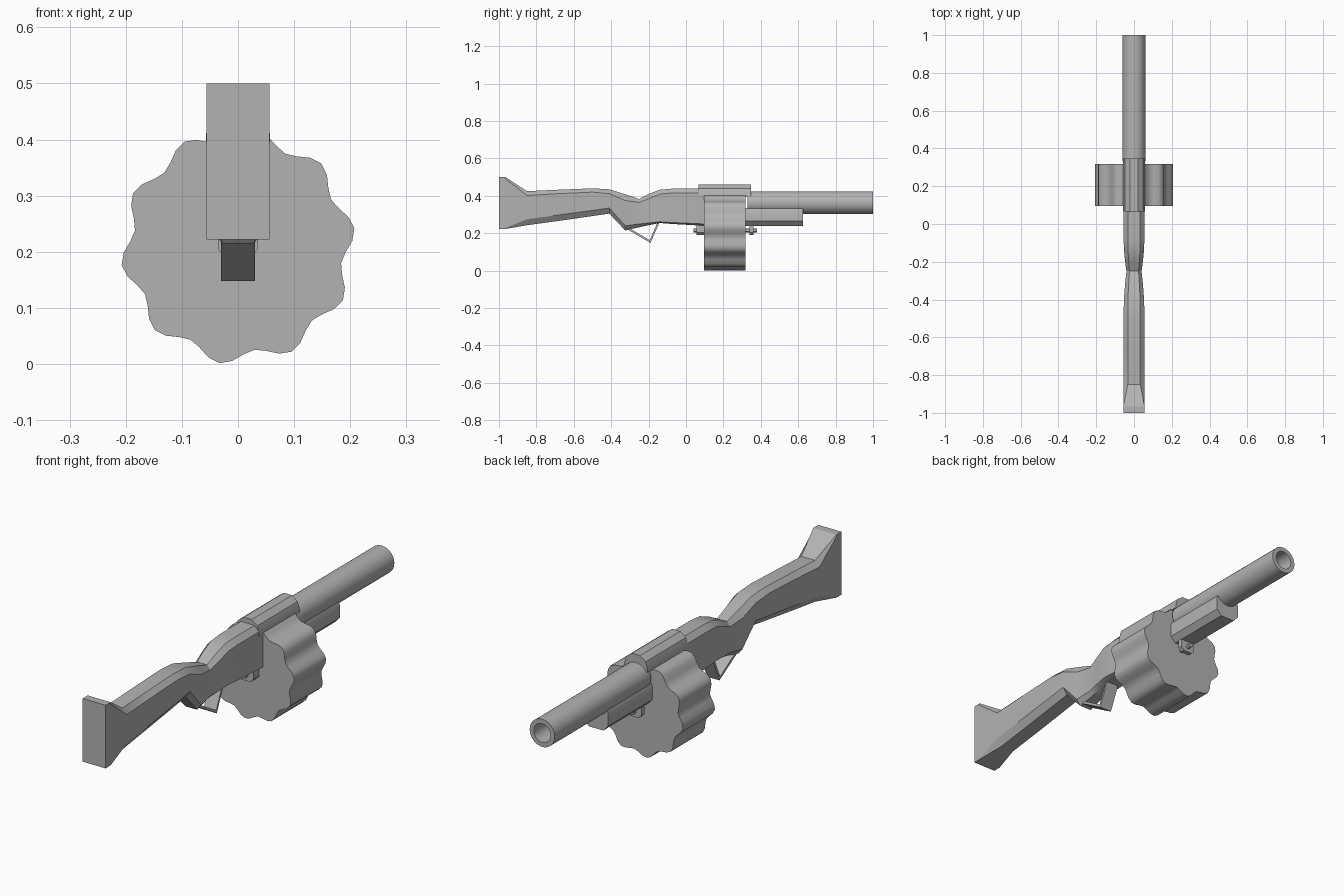
import bpy, bmesh
from math import sin, cos, pi, radians

cube = bpy.data.objects.get("Cube")
if cube:
    bpy.data.objects.remove(cube, do_unlink=True)

grey = bpy.data.materials.new("plain grey")
grey.use_nodes = True
grey.diffuse_color = (0.45, 0.45, 0.45, 1)
grey.node_tree.nodes["Principled BSDF"].inputs["Base Color"].default_value = (0.45, 0.45, 0.45, 1)


def loft(name, rings, angle=30):
    """Skin matching rings of points and cap both ends."""
    bm = bmesh.new()
    loops = [[bm.verts.new(p) for p in ring] for ring in rings]
    n = len(loops[0])
    for a, b in zip(loops, loops[1:]):
        for i in range(n):
            j = (i + 1) % n
            bm.faces.new((a[i], a[j], b[j], b[i]))
    bm.faces.new(loops[0])
    bm.faces.new(loops[-1])
    bmesh.ops.recalc_face_normals(bm, faces=bm.faces)
    mesh = bpy.data.meshes.new(name)
    bm.to_mesh(mesh)
    bm.free()
    mesh.materials.append(grey)
    obj = bpy.data.objects.new(name, mesh)
    bpy.context.collection.objects.link(obj)
    bpy.ops.object.select_all(action='DESELECT')
    obj.select_set(True)
    bpy.context.view_layer.objects.active = obj
    bpy.ops.object.shade_smooth_by_angle(angle=radians(angle))
    return obj


def circle(r, z, y, n=32):
    return [(r * cos(2 * pi * i / n), y, z + r * sin(2 * pi * i / n)) for i in range(n)]


def mirrored(half):
    """Close a right-hand half outline (x, z) across x = 0."""
    return half + [(-x, z) for x, z in reversed(half)]


def prism(name, half, y0, y1):
    pts = mirrored(half)
    return loft(name, [[(x, y, z) for x, z in pts] for y in (y0, y1)])


# Stock and receiver: y, bottom, lower edge, upper edge, top, half width
stations = [
    (-1.00, 0.222, 0.226, 0.496, 0.50, 0.056),
    (-0.965, 0.223, 0.228, 0.490, 0.50, 0.056),
    (-0.85, 0.243, 0.275, 0.402, 0.425, 0.055),
    (-0.68, 0.266, 0.298, 0.412, 0.433, 0.055),
    (-0.50, 0.292, 0.322, 0.420, 0.440, 0.055),
    (-0.41, 0.305, 0.335, 0.412, 0.435, 0.054),
    (-0.325, 0.215, 0.240, 0.375, 0.408, 0.048),
    (-0.25, 0.232, 0.250, 0.365, 0.383, 0.040),
    (-0.20, 0.243, 0.255, 0.385, 0.410, 0.047),
    (-0.14, 0.255, 0.262, 0.410, 0.433, 0.053),
    (-0.08, 0.250, 0.258, 0.415, 0.438, 0.055),
    (0.095, 0.240, 0.250, 0.415, 0.438, 0.055),
]
rings = []
for i, (y, bottom, low, high, top, w) in enumerate(stations):
    inset = 1 if i < 2 else 0.6
    half = [(w * inset, bottom), (w, low), (w, high), (w * inset, top)]
    rings.append([(x, y, z) for x, z in mirrored(half)])
loft("stock_and_receiver", rings)

# Scalloped drum
lobes, steps = 10, 6
outline = []
for i in range(lobes * steps):
    a = 2 * pi * i / (lobes * steps)
    r = 0.198 + 0.012 * cos(lobes * a)
    outline.append((r * cos(a + radians(9)), 0.209 + r * sin(a + radians(9))))
loft("drum", [[(x, y, z) for x, z in outline] for y in (0.095, 0.317)], 40)

# Hollow barrel
loft("barrel", [circle(0.061, 0.363, 0.33), circle(0.061, 0.363, 1.0),
                circle(0.041, 0.363, 1.0), circle(0.041, 0.363, 0.4)])

# Top strap over the drum, and the fore grip under the barrel
prism("top_strap", [(0.057, 0.395), (0.057, 0.41), (0.047, 0.44), (0.02, 0.46)], 0.067, 0.348)
prism("fore_grip", [(0.035, 0.24), (0.058, 0.265), (0.058, 0.322), (0.052, 0.335)], 0.317, 0.625)

# Brackets holding the drum axle
bracket = [(0.022, 0.19), (0.036, 0.205), (0.036, 0.27)]
prism("rear_bracket", bracket, 0.055, 0.095)
prism("front_bracket", bracket, 0.34, 0.36)
loft("drum_axle", [circle(0.010, 0.215, y, 12) for y in (0.04, 0.38)])

# Bent strip trigger guard: outer then inner edge of the side outline
guard = [(-0.315, 0.222), (-0.19, 0.148), (-0.143, 0.255),
         (-0.154, 0.255), (-0.194, 0.163), (-0.305, 0.229)]
loft("trigger_guard", [[(x, y, z) for y, z in guard] for x in (-0.03, 0.03)])
